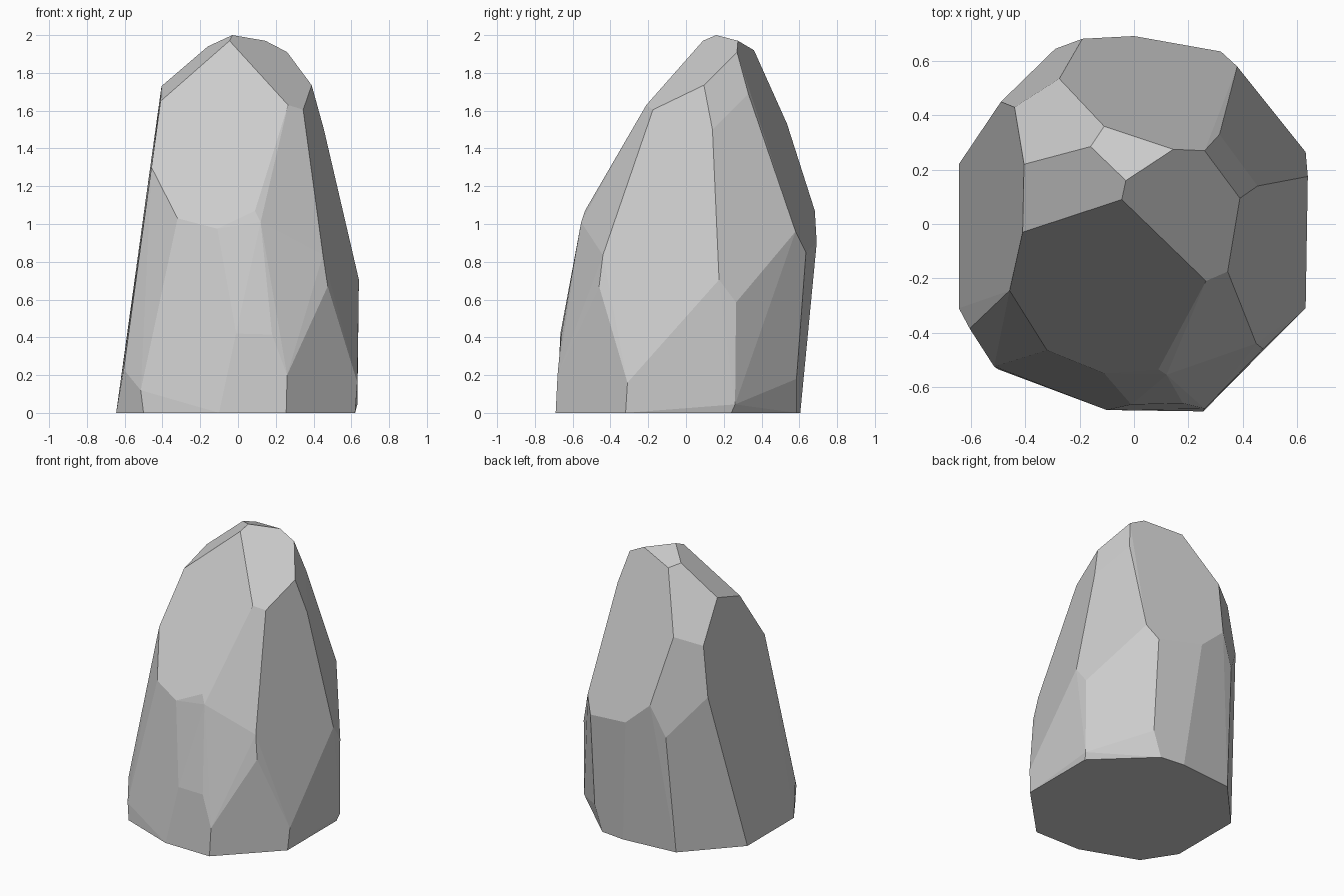
import bpy, bmesh, math

# Footprint of the boulder on the ground (x, y)
base = [(-.645, -.31), (-.5, -.535), (-.1, -.685), (.255, -.69), (.62, -.32),
        (.62, .24), (.26, .585), (.08, .605), (-.32, .57), (-.645, .22)]

# Chiselled corners, grouped by height (x, y, z)
foot = [(-.605, -.385, .23), (-.515, -.525, .12), (-.01, -.665, .42), (.18, -.66, .415),
        (.26, -.68, .2), (.632, -.31, .16), (.632, .26, .045), (.32, .585, .18)]
waist = [(-.32, -.465, 1.03), (-.11, -.55, .975), (.12, -.555, 1.01), (.09, -.535, 1.07),
         (.45, -.44, .835), (.475, -.46, .67), (.64, .175, .705), (.632, .265, .585),
         (.38, .58, .96), (.32, .635, .85), (0, .692, .9), (-.19, .682, 1.07),
         (-.29, .645, .85), (-.49, .45, 1.12)]
crown = [(-.458, -.245, 1.3), (-.41, -.03, 1.65), (-.405, .22, 1.73), (-.44, .43, 1.47),
         (-.275, .535, 1.53), (.455, .14, 1.5), (.345, -.175, 1.605), (.265, -.21, 1.63),
         (.39, .095, 1.735), (.315, .33, 1.69), (.26, .27, 1.91), (.145, .275, 1.97),
         (-.03, .16, 2), (-.045, .09, 1.97), (-.16, .285, 1.94), (-.11, .36, 1.92)]

# Wrap the corners in a convex skin and merge nearly flat faces into facets
bm = bmesh.new()
for p in [(x, y, 0) for x, y in base] + foot + waist + crown:
    bm.verts.new(p)
hull = bmesh.ops.convex_hull(bm, input=bm.verts[:])
loose = [v for v in bm.verts if not v.link_faces]
bmesh.ops.delete(bm, geom=loose, context='VERTS')
bmesh.ops.dissolve_limit(bm, angle_limit=math.radians(4),
                         verts=bm.verts[:], edges=bm.edges[:])
bmesh.ops.recalc_face_normals(bm, faces=bm.faces[:])

mesh = bpy.data.meshes.new("boulder")
bm.to_mesh(mesh)
bm.free()
bpy.context.collection.objects.link(bpy.data.objects.new("boulder", mesh))
